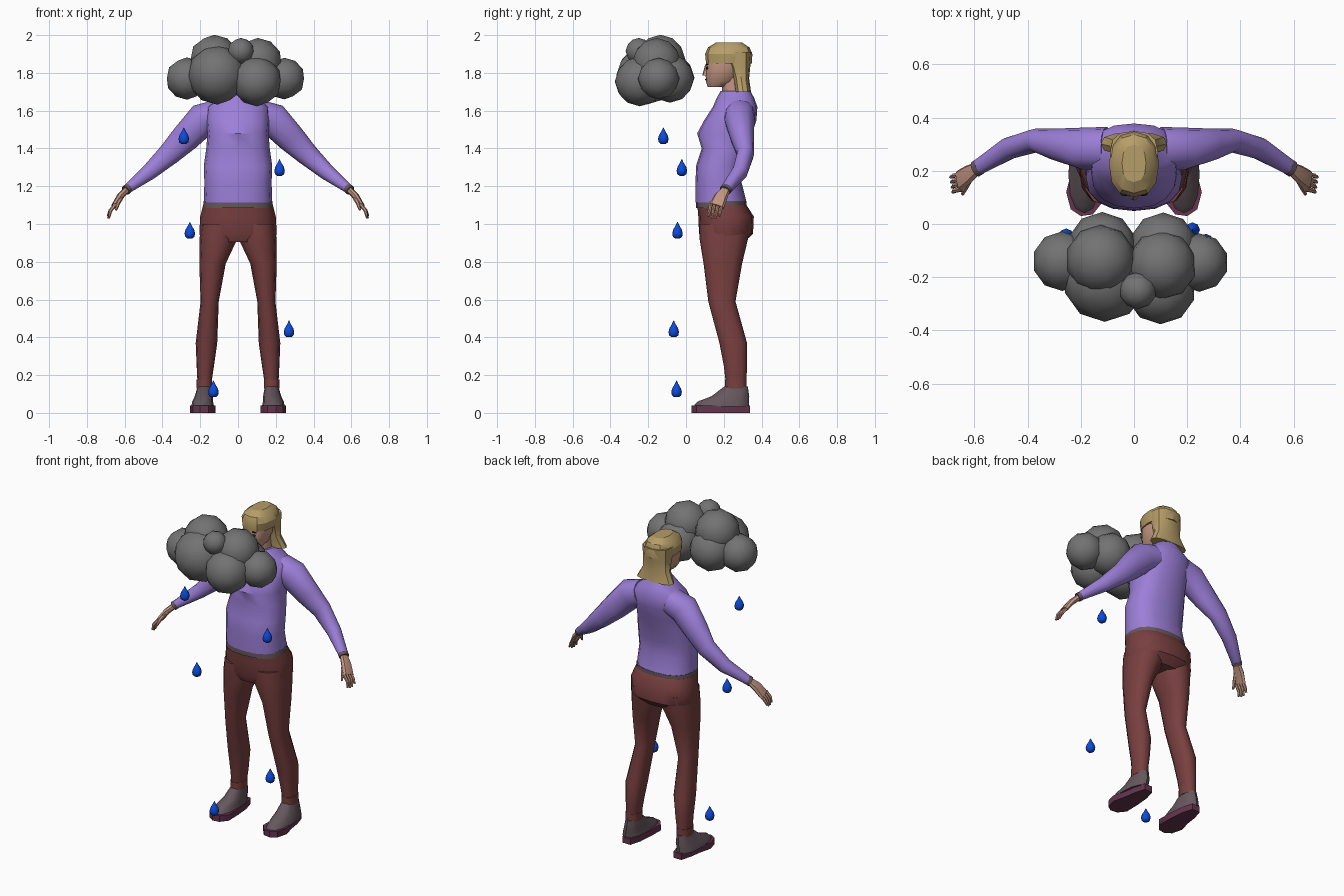
import bpy, bmesh, math
from mathutils import Vector, Matrix


def material(name, rgb):
    m = bpy.data.materials.new(name)
    m.diffuse_color = (*rgb, 1)
    return m


GREY = material("cloud grey", (0.17, 0.17, 0.17))
PURPLE = material("purple knit", (0.33, 0.21, 0.68))
RED = material("dark red cloth", (0.19, 0.05, 0.05))
HAIR = material("blond", (0.47, 0.34, 0.14))
SKIN = material("skin", (0.54, 0.30, 0.22))
TAUPE = material("taupe", (0.13, 0.095, 0.11))
SOLE = material("plum sole", (0.13, 0.035, 0.075))
BLUE = material("rain blue", (0.004, 0.07, 0.72))
BLACK = material("near black", (0.012, 0.01, 0.01))


def finish(name, bm, mat, angle=40):
    bmesh.ops.recalc_face_normals(bm, faces=bm.faces)
    me = bpy.data.meshes.new(name)
    bm.to_mesh(me)
    bm.free()
    me.materials.append(mat)
    me.shade_smooth()
    me.set_sharp_from_angle(angle=math.radians(angle))
    ob = bpy.data.objects.new(name, me)
    bpy.context.collection.objects.link(ob)
    return ob


def loft(name, rings, mat, sides=12, power=2.0, follow=False, flip=1, angle=40):
    """Skin rings (x, y, z, half width, half depth); follow tilts them along the path."""
    bm = bmesh.new()
    pts = [Vector(r[:3]) for r in rings]
    loops = []
    for i, r in enumerate(rings):
        t = Vector((0, 0, 1))
        if follow:
            t = (pts[min(i + 1, len(pts) - 1)] - pts[max(i - 1, 0)]).normalized()
        u = Vector((0, 1, 0))
        u = (u - t * u.dot(t)).normalized()
        v = t.cross(u)
        loop = []
        for k in range(sides):
            a = 2 * math.pi * k / sides
            c, s = math.cos(a), math.sin(a)
            c = math.copysign(abs(c) ** (2 / power), c)
            s = math.copysign(abs(s) ** (2 / power), s)
            p = pts[i] + v * (r[3] * c) + u * (r[4] * s)
            loop.append(bm.verts.new((p.x * flip, p.y, p.z)))
        loops.append(loop)
    for a, b in zip(loops, loops[1:]):
        for k in range(sides):
            j = (k + 1) % sides
            bm.faces.new((a[k], a[j], b[j], b[k]))
    bm.faces.new(loops[0])
    bm.faces.new(loops[-1])
    return finish(name, bm, mat, angle)


def ball(name, center, size, mat, level=2, angle=180):
    bm = bmesh.new()
    bmesh.ops.create_icosphere(bm, subdivisions=level, radius=1)
    bm.transform(Matrix.Translation(center) @ Matrix.Diagonal((*size, 1)))
    return finish(name, bm, mat, angle)


# cloud puffs: x, y, z, radius
for p in [(-0.27, -0.14, 1.77, 0.112), (0.245, -0.145, 1.77, 0.11),
          (-0.11, -0.21, 1.79, 0.158), (0.10, -0.245, 1.755, 0.132),
          (-0.125, -0.135, 1.87, 0.132), (0.105, -0.155, 1.855, 0.13),
          (-0.12, -0.085, 1.775, 0.13), (0.11, -0.085, 1.77, 0.128),
          (0.015, -0.25, 1.915, 0.07)]:
    ball("cloud_puff", p[:3], (p[3],) * 3, GREY)

# raindrops
for x, y, z in [(-0.287, -0.12, 1.465), (0.22, -0.022, 1.297), (-0.255, -0.045, 0.965),
                (0.27, -0.065, 0.443), (-0.13, -0.05, 0.125)]:
    loft("raindrop", [(x, y, z + h, r, r) for h, r in
                      [(-0.042, 0.012), (-0.033, 0.024), (-0.015, 0.028),
                       (0.005, 0.023), (0.025, 0.011), (0.046, 0.001)]], BLUE, 8, angle=60)

# trousers seat
loft("trouser_seat", [(0, 0.2, 0.905, 0.19, 0.11), (0, 0.212, 0.95, 0.205, 0.143),
                      (0, 0.212, 1.04, 0.2, 0.147), (0, 0.19, 1.10, 0.185, 0.13)], RED, 16, 2.4)
# belt
loft("belt", [(0, 0.187, 1.085, 0.186, 0.134), (0, 0.187, 1.122, 0.182, 0.134)], TAUPE, 16, 2.4)
# jumper
loft("jumper_body", [(0, 0.185, 1.115, 0.181, 0.136), (0, 0.172, 1.22, 0.178, 0.122),
                     (0, 0.178, 1.31, 0.181, 0.124), (0, 0.205, 1.40, 0.168, 0.122),
                     (0, 0.205, 1.48, 0.162, 0.146), (0, 0.235, 1.55, 0.168, 0.138),
                     (0, 0.26, 1.62, 0.165, 0.118), (0, 0.262, 1.67, 0.10, 0.098),
                     (0, 0.262, 1.705, 0.068, 0.078)], PURPLE, 16, 2.4)

# neck and head
loft("neck", [(0, 0.255, 1.68, 0.055, 0.06), (0, 0.235, 1.80, 0.05, 0.055)], SKIN)
loft("head", [(0, 0.165, 1.725, 0.032, 0.05), (0, 0.185, 1.755, 0.058, 0.08),
              (0, 0.2, 1.81, 0.074, 0.096), (0, 0.208, 1.88, 0.08, 0.1),
              (0, 0.215, 1.935, 0.06, 0.08)], SKIN, 12, 2.3)
loft("nose", [(0, 0.108, 1.785, 0.016, 0.02), (0, 0.106, 1.795, 0.013, 0.018),
              (0, 0.112, 1.845, 0.006, 0.01)], SKIN, 8)
ball("mouth", (0, 0.108, 1.765, ), (0.022, 0.008, 0.006), SOLE, 1)

# hair
loft("hair_top", [(0, 0.228, 1.85, 0.088, 0.122), (0, 0.226, 1.90, 0.094, 0.125),
                  (0, 0.226, 1.935, 0.078, 0.11), (0, 0.228, 1.96, 0.045, 0.07)], HAIR, 12, 2.4, angle=30)
loft("hair_back", [(0, 0.302, 1.70, 0.125, 0.042), (0, 0.292, 1.77, 0.088, 0.042),
                   (0, 0.285, 1.83, 0.088, 0.055), (0, 0.27, 1.91, 0.09, 0.08)],
     HAIR, 12, 2.6, angle=30)

for s in (-1, 1):
    # eyes and brows
    ball("eye", (0.032 * s, 0.112, 1.825), (0.014, 0.008, 0.008), BLACK, 1)
    ball("eyebrow", (0.034 * s, 0.113, 1.845), (0.02, 0.008, 0.004), BLACK, 1)

    # trouser leg and its cuff
    loft("trouser_leg", [(0.178, 0.265, 0.15, 0.036, 0.053), (0.173, 0.262, 0.25, 0.046, 0.062),
                         (0.167, 0.25, 0.37, 0.057, 0.073), (0.15, 0.19, 0.59, 0.048, 0.072),
                         (0.135, 0.195, 0.79, 0.07, 0.102), (0.104, 0.2, 0.92, 0.1, 0.128),
                         (0.1, 0.205, 1.0, 0.095, 0.135)], RED, 12, 2.3, flip=s)
    loft("trouser_cuff", [(0.178, 0.263, 0.128, 0.041, 0.057),
                          (0.178, 0.263, 0.178, 0.041, 0.057)], RED, 12, 2.4, flip=s)

    # shoe
    loft("shoe_upper", [(0.187, 0.187, 0.035, 0.06, 0.148), (0.187, 0.197, 0.06, 0.055, 0.136),
                        (0.181, 0.235, 0.088, 0.048, 0.1), (0.178, 0.265, 0.14, 0.036, 0.062)],
         TAUPE, 12, 2.3, flip=s)
    bm = bmesh.new()
    outline = [(.15, .34), (.205, .34), (.225, .27), (.235, .2), (.255, .12), (.238, .055),
               (.2, .03), (.155, .036), (.12, .08), (.122, .18), (.13, .27)]
    face = bm.faces.new([bm.verts.new((x * s, y, 0)) for x, y in outline])
    up = bmesh.ops.extrude_face_region(bm, geom=[face])["geom"]
    bmesh.ops.translate(bm, vec=(0, 0, 0.038),
                        verts=[g for g in up if isinstance(g, bmesh.types.BMVert)])
    finish("shoe_sole", bm, SOLE)

    # sleeve and wrist band
    loft("sleeve", [(0.10, 0.285, 1.585, 0.075, 0.08), (0.185, 0.283, 1.555, 0.088, 0.08),
                    (0.28, 0.298, 1.455, 0.076, 0.062), (0.365, 0.315, 1.37, 0.06, 0.045),
                    (0.47, 0.285, 1.275, 0.043, 0.042), (0.588, 0.212, 1.184, 0.024, 0.03)],
         PURPLE, 12, 2.2, follow=True, flip=s)
    loft("wrist_band", [(0.58, 0.217, 1.19, 0.026, 0.032), (0.595, 0.207, 1.178, 0.026, 0.032)],
         TAUPE, 12, follow=True, flip=s)

    # hand: palm, four fingers, thumb
    loft("palm", [(0.59, 0.21, 1.18, 0.018, 0.024), (0.625, 0.185, 1.145, 0.018, 0.036),
                  (0.657, 0.163, 1.095, 0.014, 0.04)], SKIN, 8, 2.4, follow=True, flip=s)
    for k in range(4):
        y = 0.188 - 0.019 * k
        drop = (0.012, 0, 0, 0.008)[k]
        loft("finger", [(0.648, y, 1.105, 0.01, 0.01), (0.676, y - 0.006, 1.07, 0.01, 0.009),
                        (0.69 - 0.003 * k, y - 0.012, 1.03 + drop, 0.006, 0.006)],
             SKIN, 6, follow=True, flip=s)
    loft("thumb", [(0.615, 0.172, 1.145, 0.012, 0.012), (0.635, 0.135, 1.11, 0.011, 0.011),
                   (0.645, 0.112, 1.075, 0.006, 0.006)], SKIN, 6, follow=True, flip=s)
